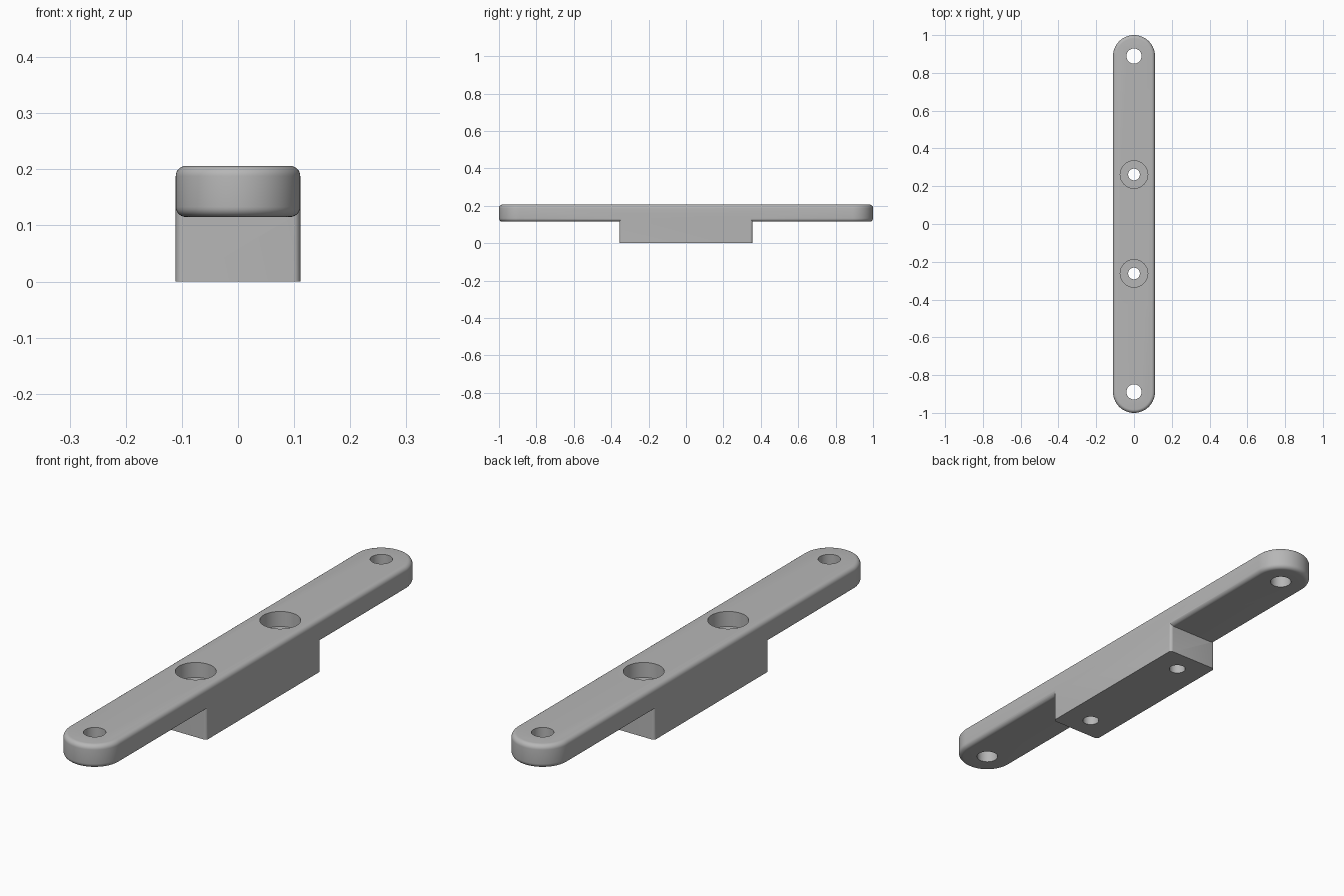
import bpy
import bmesh
from math import sin, cos, pi

HALF_W, HALF_L = 0.111, 1.0
TOP, UNDERSIDE = 0.206, 0.115
FILLET = 0.018

default_cube = bpy.data.objects.get("Cube")
if default_cube:
    bpy.data.objects.remove(default_cube, do_unlink=True)

grey = bpy.data.materials.new("plain grey")
grey.use_nodes = True
grey.diffuse_color = (0.47, 0.47, 0.47, 1)
grey.node_tree.nodes["Principled BSDF"].inputs["Base Color"].default_value = grey.diffuse_color


def prism(name, outline, z0, z1, rim=0, corner=0):
    """Extrude an outline upward, rounding its rims or its vertical corners."""
    bm = bmesh.new()
    base = bm.faces.new([bm.verts.new((x, y, z0)) for x, y in outline])
    grown = bmesh.ops.extrude_face_region(bm, geom=[base])["geom"]
    bmesh.ops.translate(bm, vec=(0, 0, z1 - z0),
                        verts=[v for v in grown if isinstance(v, bmesh.types.BMVert)])
    bmesh.ops.recalc_face_normals(bm, faces=bm.faces[:])
    upright = [e for e in bm.edges if abs(e.verts[0].co.z - e.verts[1].co.z) > 1e-5]
    level = [e for e in bm.edges if e not in upright]
    for edges, size in ((level, rim), (upright, corner)):
        if size:
            bmesh.ops.bevel(bm, geom=edges, offset=size, segments=6, profile=0.5,
                            affect='EDGES', clamp_overlap=True)
    mesh = bpy.data.meshes.new(name)
    bm.to_mesh(mesh)
    bm.free()
    mesh.materials.append(grey)
    obj = bpy.data.objects.new(name, mesh)
    bpy.context.collection.objects.link(obj)
    return obj


def arc(r, cy, start, end, n):
    return [(r * cos(start + (end - start) * i / n), cy + r * sin(start + (end - start) * i / n))
            for i in range(n + 1)]


def combine(target, other, operation):
    """Apply a boolean to the target and discard the other part."""
    mod = target.modifiers.new(operation.title(), 'BOOLEAN')
    mod.operation, mod.solver, mod.object = operation, 'EXACT', other
    other.hide_render = True
    bpy.context.view_layer.objects.active = target
    bpy.ops.object.modifier_apply(modifier=mod.name)
    bpy.data.objects.remove(other, do_unlink=True)


# Long round-ended plate with filleted rims
end = HALF_L - HALF_W
stadium = arc(HALF_W, end, 0, pi, 32) + arc(HALF_W, -end, pi, 2 * pi, 32)
bar = prism("mounting_bar", stadium, UNDERSIDE, TOP, rim=FILLET)

# Raised block under the middle, flush with the plate sides
rect = [(-HALF_W, -0.355), (HALF_W, -0.355), (HALF_W, 0.355), (-HALF_W, 0.355)]
block = prism("centre_block", rect, 0, (TOP + UNDERSIDE) / 2, corner=0.012)
combine(bar, block, 'UNION')


# End holes, then the counterbored screw holes
def drill(y, r, z0):
    combine(bar, prism("hole_cutter", arc(r, y, 0, 2 * pi, 48)[:-1], z0, TOP + 0.1), 'DIFFERENCE')


for side in (-1, 1):
    drill(side * end, 0.04, -0.1)
    drill(side * 0.262, 0.031, -0.1)
    drill(side * 0.262, 0.073, TOP - 0.059)

bpy.ops.object.select_all(action='DESELECT')
bar.select_set(True)
bpy.context.view_layer.objects.active = bar
bpy.ops.object.shade_smooth_by_angle(angle=pi / 6)
